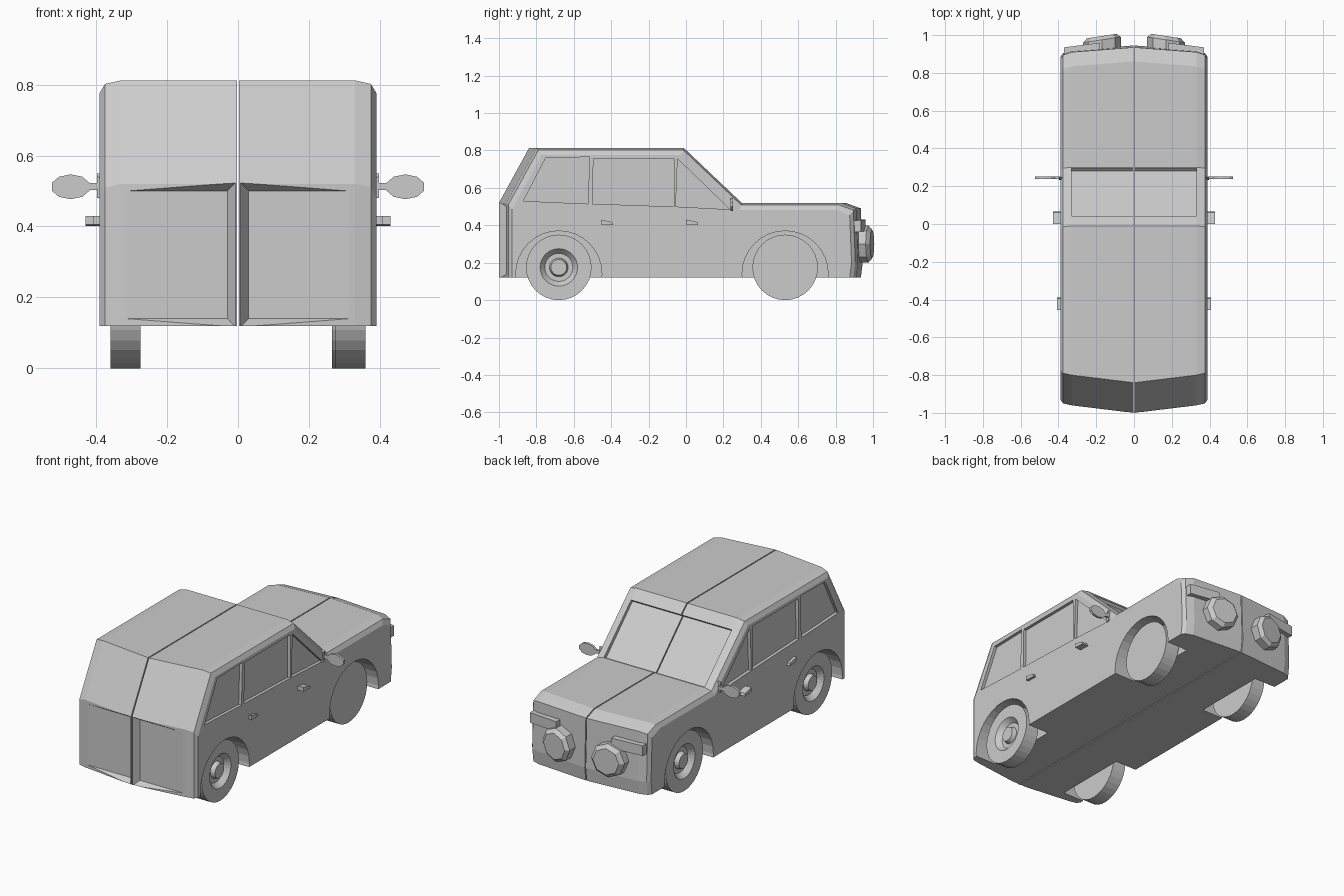
import bpy, bmesh
from math import cos, sin, pi

if "Cube" in bpy.data.objects:
    bpy.data.objects.remove(bpy.data.objects["Cube"])

GREY = (0.6, 0.6, 0.6, 1)
paint = bpy.data.materials.new("light_grey")
paint.use_nodes = True
paint.diffuse_color = GREY
paint.node_tree.nodes["Principled BSDF"].inputs["Base Color"].default_value = GREY


def loft(name, rings, mirror=False):
    """Skin a list of equal-length rings and cap both ends."""
    bm = bmesh.new()
    loops = [[bm.verts.new(p) for p in ring] for ring in rings]
    n = len(loops[0])
    for a, b in zip(loops, loops[1:]):
        for i in range(n):
            j = (i + 1) % n
            bm.faces.new((a[i], a[j], b[j], b[i]))
    bm.faces.new(loops[0])
    bm.faces.new(loops[-1])
    bmesh.ops.recalc_face_normals(bm, faces=bm.faces)
    mesh = bpy.data.meshes.new(name)
    bm.to_mesh(mesh)
    bm.free()
    mesh.materials.append(paint)
    ob = bpy.data.objects.new(name, mesh)
    bpy.context.collection.objects.link(ob)
    if mirror:
        add_mirror(ob)
    return ob


def add_mirror(ob):
    mod = ob.modifiers.new("both_sides", 'MIRROR')
    mod.use_mirror_merge = False


def side_prism(name, outline, x0, x1, mirror=False):
    """Extrude a (y, z) outline along x."""
    return loft(name, [[(x, y, z) for y, z in outline] for x in (x0, x1)], mirror)


def cut(ob, cutter):
    mod = ob.modifiers.new("cut", 'BOOLEAN')
    mod.operation = 'DIFFERENCE'
    mod.solver = 'EXACT'
    mod.object = cutter
    bpy.context.view_layer.objects.active = ob
    bpy.ops.object.modifier_apply(modifier=mod.name)
    bpy.data.objects.remove(cutter)


def circle(cy, cz, r, n=32):
    return [(cy + r * cos(2 * pi * i / n), cz + r * sin(2 * pi * i / n)) for i in range(n)]


# Body half: side profile swept outwards, with pointed ends and chamfered corners
def section(x, rear, front, drop):
    profile = [(-1 + rear, 0.12), (-1 + rear, 0.52 - drop), (-0.84 + rear, 0.812 - drop),
               (-0.01 - drop * 0.4, 0.812 - drop), (0.3 - drop * 0.4, 0.518 - drop),
               (0.86 - front, 0.518 - drop), (0.935 - front, 0.49 - drop),
               (0.945 - front, 0.2), (0.935 - front, 0.12)]
    return [(x, y, z) for y, z in profile]


body = loft("body", [section(0.003, 0, 0, 0), section(0.33, 0.04, 0.025, 0),
                     section(0.375, 0.05, 0.04, 0.01), section(0.39, 0.07, 0.06, 0.035)])

# Side windows
windows = [[(-0.87, 0.53), (-0.75, 0.76), (-0.515, 0.765), (-0.525, 0.515)],
           [(-0.5, 0.515), (-0.495, 0.757), (-0.065, 0.757), (-0.065, 0.5)],
           [(-0.055, 0.5), (-0.045, 0.755), (0.235, 0.485)]]
for outline in windows:
    cut(body, side_prism("window_cutter", outline, 0.372, 0.5))

# Windscreen
cut(body, side_prism("windscreen_cutter",
                     [(0.03, 0.75), (0.28, 0.505), (0.40, 0.62), (0.15, 0.87)], -0.1, 0.33))

# Recessed tailgate panel beside the centre ridge
cut(body, loft("tailgate_cutter", [
    [(x0, y, z0), (x1, y, z0), (x1, y, z1), (x0, y, z1)]
    for y, x0, x1, z0, z1 in ((-0.962, 0.03, 0.32, 0.14, 0.5), (-1.01, 0.0, 0.36, 0.11, 0.53))]))

# Wheel arches
WHEEL_Y = {"rear": -0.68, "front": 0.53}
for cy in WHEEL_Y.values():
    cut(body, side_prism("arch_cutter", circle(cy, 0.14, 0.23), 0.25, 0.5))
add_mirror(body)


# Wheels: lathed tyre, dished rim and hub cap
def wheel(name, cy, inner, outer):
    s = 1 if outer > inner else -1
    steps = [(inner, 0.175), (outer, 0.175), (outer, 0.1), (outer - 0.03 * s, 0.075),
             (outer - 0.03 * s, 0.05), (outer - 0.005 * s, 0.042)]
    loft(name, [[(x, y, z) for y, z in circle(cy, 0.175, r)] for x, r in steps])


wheel("rear_wheel_left", WHEEL_Y["rear"], 0.275, 0.36)
wheel("rear_wheel_right", WHEEL_Y["rear"], -0.275, -0.36)
wheel("front_wheel_right", WHEEL_Y["front"], -0.275, -0.36)
wheel("front_wheel_left", WHEEL_Y["front"], 0.355, 0.265)

# Door handles
for name, y, reach in (("front_handle", 0.0, 0.43), ("rear_handle", -0.455, 0.407)):
    side_prism(name, [(y, 0.43), (y, 0.405), (y + 0.065, 0.402), (y + 0.06, 0.417),
                      (y + 0.03, 0.424)], 0.38, reach, True)

# Door mirrors: thin oval heads on short stems
oval = [(0.472 + 0.056 * cos(a), 0.512 + 0.035 * sin(a))
        for a in (2 * pi * (i + 0.5) / 10 for i in range(10))]
loft("mirror_head", [[(x, y, z) for x, z in oval] for y in (0.238, 0.252)], True)
side_prism("mirror_stem", [(0.238, 0.503), (0.252, 0.503), (0.252, 0.523), (0.238, 0.523)],
           0.38, 0.425, True)
side_prism("mirror_base", [(0.232, 0.48), (0.25, 0.485), (0.245, 0.55), (0.236, 0.54)],
           0.37, 0.397, True)

# Headlights: eight-sided drums with a bevelled lens
lamp = [(0.9, 0.1), (0.975, 0.1), (0.995, 0.078)]
loft("headlight", [[(x, y - 0.15 * (x - 0.17), z) for x, z in circle(0.17, 0.3, r, 8)]
                   for y, r in lamp], True)

# Turn signals: slanted bars beside the headlights
loft("turn_signal", [[(x, y - 0.05, z0), (x, y, z0), (x, y, z1), (x, y - 0.05, z1)]
                     for x, y, z0, z1 in ((0.18, 0.96, 0.37, 0.43), (0.37, 0.935, 0.365, 0.425))],
     True)
